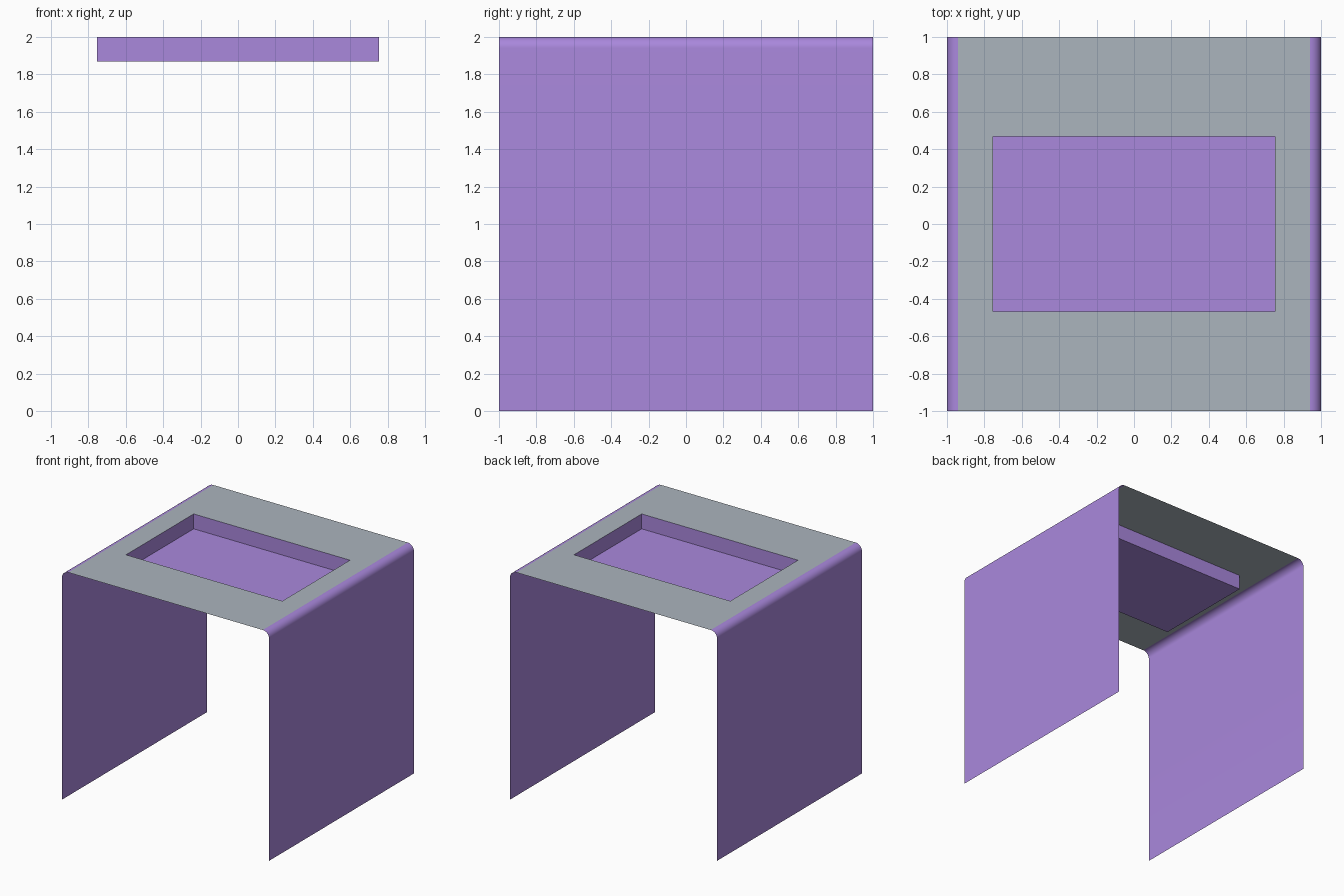
import bpy, bmesh, math

if "Cube" in bpy.data.objects:
    bpy.data.objects.remove(bpy.data.objects["Cube"])

def material(name, rgb):
    m = bpy.data.materials.new(name)
    m.diffuse_color = (*rgb, 1)
    m.use_nodes = True
    m.node_tree.nodes["Principled BSDF"].inputs["Base Color"].default_value = m.diffuse_color
    return m

purple = material("purple", (0.40, 0.246, 0.72))
grey = material("blue grey", (0.41, 0.46, 0.515))

def build(name, quads, mat, smooth=False):
    """Make an open sheet from a list of four-corner faces."""
    bm = bmesh.new()
    for q in quads:
        bm.faces.new([bm.verts.new(p) for p in q])
    bmesh.ops.remove_doubles(bm, verts=bm.verts, dist=1e-5)
    for f in bm.faces:
        f.smooth = smooth
    me = bpy.data.meshes.new(name)
    bm.to_mesh(me)
    bm.free()
    me.materials.append(mat)
    ob = bpy.data.objects.new(name, me)
    bpy.context.collection.objects.link(ob)
    return ob

R, HX, HY, FLOOR, TOP = 0.06, 0.755, 0.467, 1.87, 2.0

# Side panels: thin sheets that round over into the top
for name, s in (("left_side_panel", -1), ("right_side_panel", 1)):
    prof = [(s, 0)]
    for i in range(13):
        a = math.pi / 2 * i / 12
        prof.append((s * (1 - R + R * math.cos(a)), TOP - R + R * math.sin(a)))
    quads = []
    for (x0, z0), (x1, z1) in zip(prof, prof[1:]):
        q = [(x0, -1, z0), (x0, 1, z0), (x1, 1, z1), (x1, -1, z1)]
        quads.append(q if s > 0 else q[::-1])
    build(name, quads, purple, True)

# Loops of corners, counter-clockwise from above
def ring(x, y, z):
    return [(-x, -y, z), (x, -y, z), (x, y, z), (-x, y, z)]

def bridge(a, b):
    return [[a[i], a[(i + 1) % 4], b[(i + 1) % 4], b[i]] for i in range(4)]

# Top panel with a rectangular opening
rim = ring(HX, HY, TOP)
build("top_panel", bridge(ring(1 - R, 1, TOP), rim), grey)

# Recessed tray: four walls and a floor
base = ring(HX, HY, FLOOR)
build("recessed_tray", bridge(rim, base) + [base], purple)
